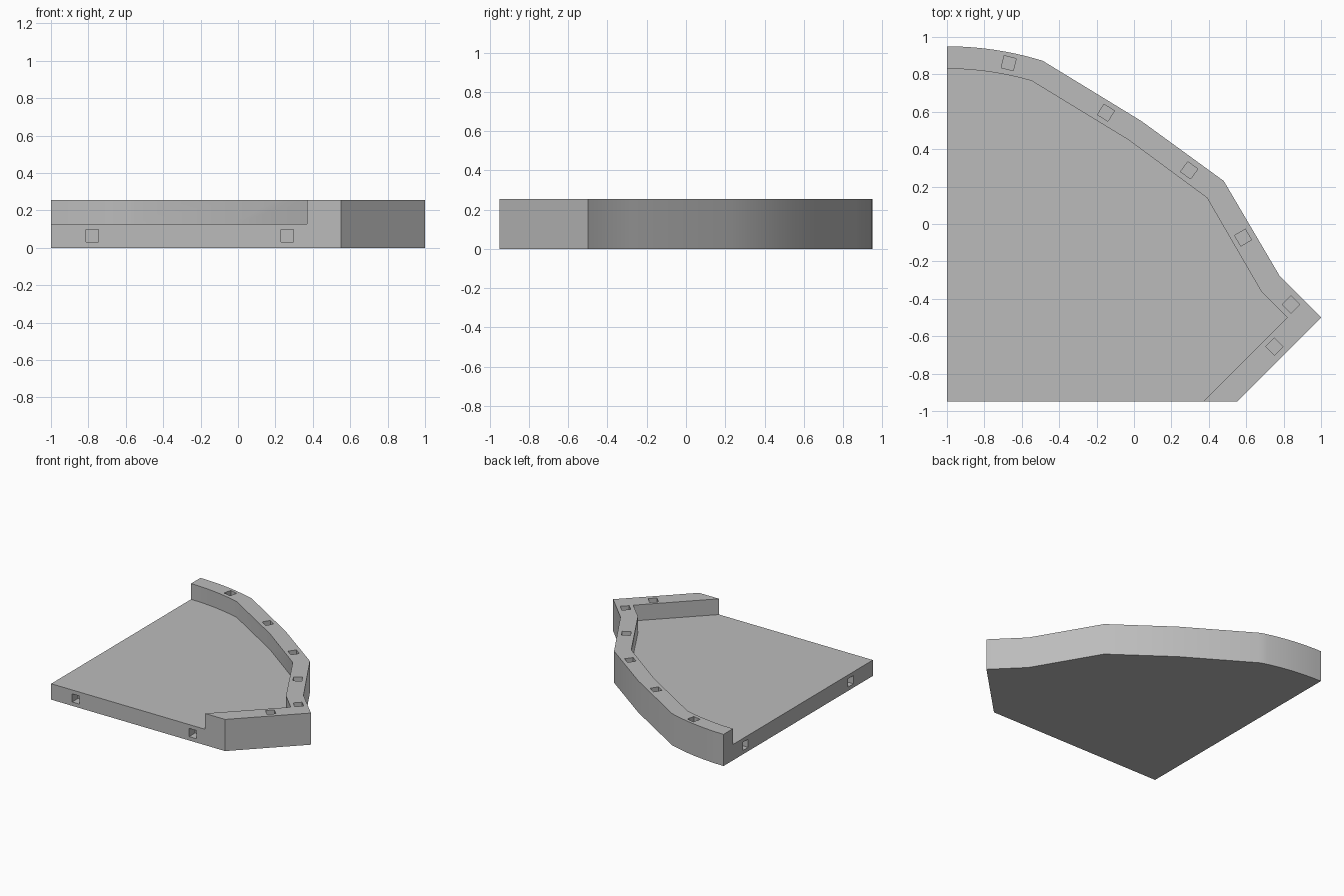
import bpy, bmesh
from math import sin, cos, atan2, radians
from mathutils import Matrix, Vector

if "Cube" in bpy.data.objects:
    bpy.data.objects.remove(bpy.data.objects["Cube"])

HEIGHT, FLOOR = 0.255, 0.128
HOLE, DEPTH = 0.066, 0.075

grey = bpy.data.materials.new("plain grey")
grey.use_nodes = True
grey.diffuse_color = (0.5, 0.5, 0.5, 1)
grey.node_tree.nodes["Principled BSDF"].inputs["Base Color"].default_value = (0.5, 0.5, 0.5, 1)


def arc(radius, end_x, steps=10):
    """Shallow arc at the rear, starting on the right-hand edge."""
    cx, cy = -1, -0.78
    end = (end_x - cx) / radius
    return [(cx + radius * sin(end * i / steps), cy + radius * cos(end * i / steps))
            for i in range(steps + 1)]


def prism(bm, outline, z0, z1):
    base = bm.faces.new([bm.verts.new((x, y, z0)) for x, y in outline])
    top = bmesh.ops.extrude_face_region(bm, geom=[base])["geom"]
    bmesh.ops.translate(bm, vec=(0, 0, z1 - z0),
                        verts=[v for v in top if isinstance(v, bmesh.types.BMVert)])


def box(bm, centre, size, angle=0):
    m = Matrix.Translation(centre) @ Matrix.Rotation(angle, 4, "Z") @ Matrix.Diagonal((*size, 1))
    bmesh.ops.create_cube(bm, size=1, matrix=m)


def make_object(name, bm):
    bmesh.ops.recalc_face_normals(bm, faces=bm.faces)
    mesh = bpy.data.meshes.new(name)
    bm.to_mesh(mesh)
    bm.free()
    mesh.materials.append(grey)
    ob = bpy.data.objects.new(name, mesh)
    bpy.context.collection.objects.link(ob)
    return ob


# Full-height block following the outer wall
bends = [(0.04, 0.55), (0.48, 0.23), (0.78, -0.28), (1, -0.5)]
bm = bmesh.new()
prism(bm, arc(1.73, -0.48) + bends + [(0.55, -0.95), (-1, -0.95)], 0, HEIGHT)
tile = make_object("walled_floor_tile", bm)

# Pocket above the floor, open to the front and the straight side
bm = bmesh.new()
inner = [(-0.03, 0.45), (0.39, 0.14), (0.68, -0.36), (0.82, -0.5)]
prism(bm, [(-1.1, 0.83)] + arc(1.61, -0.54) + inner + [(0.27, -1.05), (-1.1, -1.05)],
      FLOOR, HEIGHT + 0.1)

# Square sockets in the top of the wall, aligned with each wall section
sockets = [(-0.67, 0.86, -14), (-0.15, 0.595, -32), (0.295, 0.287, -36),
           (0.583, -0.073, -59.5), (0.84, -0.43, -45), (0.75, -0.655, 45)]
for x, y, turn in sockets:
    box(bm, (x, y, HEIGHT), (HOLE, HOLE, 2 * DEPTH), radians(turn))

# Square sockets in the two straight edges
for x in (-0.78, 0.263):
    box(bm, (x, -0.95, 0.064), (HOLE, 2 * DEPTH, HOLE))
for y in (-0.67, 0.67):
    box(bm, (-1, y, 0.064), (2 * DEPTH, HOLE, HOLE))
cutter = make_object("pocket_cutter", bm)
cutter.hide_render = True

# Cut, then shade the outer wall smoothly
cut = tile.modifiers.new("pocket", "BOOLEAN")
cut.operation = "DIFFERENCE"
cut.solver = "EXACT"
cut.object = cutter
bpy.ops.object.select_all(action="DESELECT")
bpy.context.view_layer.objects.active = tile
tile.select_set(True)
bpy.ops.object.modifier_apply(modifier=cut.name)
bpy.data.objects.remove(cutter)
bpy.ops.object.shade_smooth_by_angle(angle=radians(30))
